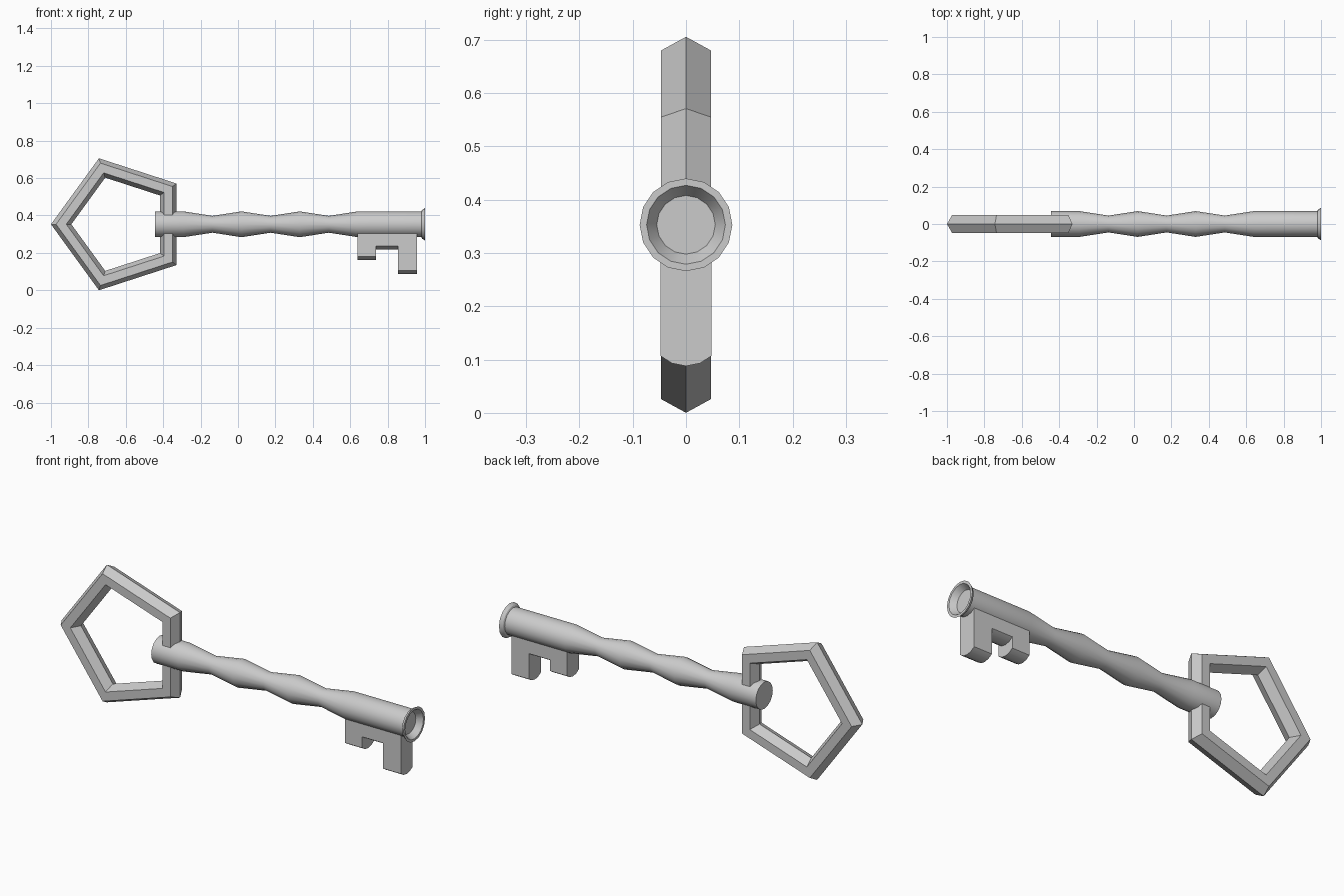
import bpy
import bmesh
from math import pi, radians
from mathutils import Vector

AXIS_Z = 0.353

cube = bpy.data.objects.get("Cube")
if cube:
    bpy.data.objects.remove(cube, do_unlink=True)

metal = bpy.data.materials.new("grey metal")
metal.use_nodes = True
metal.diffuse_color = (0.6, 0.6, 0.6, 1)
metal.node_tree.nodes["Principled BSDF"].inputs["Base Color"].default_value = (0.6, 0.6, 0.6, 1)


def finish(obj, name):
    obj.name = name
    obj.data.materials.append(metal)
    bpy.ops.object.select_all(action="DESELECT")
    obj.select_set(True)
    bpy.context.view_layer.objects.active = obj
    bpy.ops.object.shade_smooth_by_angle(angle=radians(30))


def from_bmesh(bm, name):
    bmesh.ops.recalc_face_normals(bm, faces=bm.faces)
    mesh = bpy.data.meshes.new(name)
    bm.to_mesh(mesh)
    bm.free()
    obj = bpy.data.objects.new(name, mesh)
    bpy.context.collection.objects.link(obj)
    obj.location.z = AXIS_Z
    finish(obj, name)


# Five-sided bow with a hexagonal section
bpy.ops.mesh.primitive_torus_add(
    major_segments=5, minor_segments=6, major_radius=0.3165, minor_radius=0.0545,
    location=(-0.629, 0, AXIS_Z), rotation=(pi / 2, 0, pi))
finish(bpy.context.object, "bow_ring")

# Turned shaft: alternating wide and narrow bands, flared hollow tip
WIDE, NARROW, STEP = 0.069, 0.045, 0.1555
profile = [(-0.444, 0), (-0.444, WIDE)]
profile += [(-0.292 + i * STEP, NARROW if i % 2 else WIDE) for i in range(7)]
profile += [(0.98, WIDE), (0.984, 0.077), (1, 0.087), (1, 0.074), (0.97, 0.055), (0.97, 0)]

bm = bmesh.new()
points = [bm.verts.new((x, 0, r)) for x, r in profile]
edges = [bm.edges.new(pair) for pair in zip(points, points[1:])]
bmesh.ops.spin(bm, geom=points + edges, cent=(0, 0, 0), axis=(1, 0, 0),
               angle=2 * pi, steps=16)
bmesh.ops.remove_doubles(bm, verts=bm.verts, dist=0.0005)
from_bmesh(bm, "shaft")

# Bit: stepped teeth with rounded undersides
HALF = 0.048
TOP = -0.03
underside = [(-HALF, 0.019), (-0.026, 0.005), (0, 0), (0.026, 0.005), (HALF, 0.019)]
teeth = [(0.64, 0.738, 0.191), (0.738, 0.856, 0.134), (0.856, 0.957, 0.265)]

bm = bmesh.new()
loops = []
for start, end, depth in teeth:
    for x in (start, end):
        section = [(-HALF, TOP)] + [(y, z - depth) for y, z in underside] + [(HALF, TOP)]
        loops.append([bm.verts.new(Vector((x, y, z))) for y, z in section])
for a, b in zip(loops, loops[1:]):
    is_step = a[0].co.x == b[0].co.x
    for i in range(len(a)):
        j = (i + 1) % len(a)
        if is_step and (i in (0, len(a) - 2, len(a) - 1)):
            continue
        bm.faces.new((a[i], a[j], b[j], b[i]))
bm.faces.new(loops[0])
bm.faces.new(loops[-1])
bmesh.ops.remove_doubles(bm, verts=bm.verts, dist=0.0005)
from_bmesh(bm, "bit_teeth")
